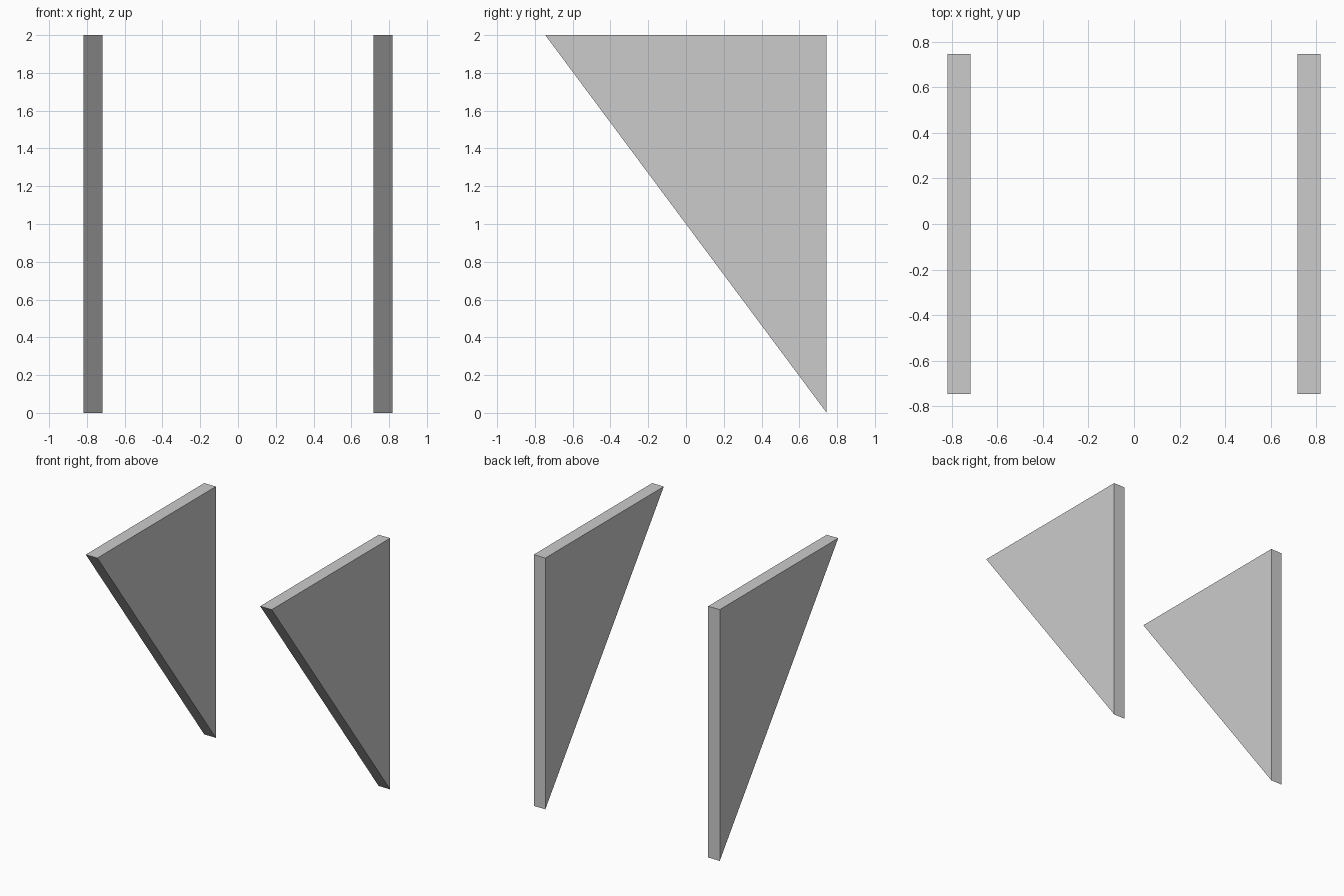
import bpy, bmesh

if "Cube" in bpy.data.objects:
    bpy.data.objects.remove(bpy.data.objects["Cube"])

INNER, OUTER = 0.717, 0.819
# Side profile (y, z): right triangle with flat top and upright back
PROFILE = [(-0.745, 2.0), (0.745, 0.0), (0.745, 2.0)]


def bracket(name, x0, x1):
    bm = bmesh.new()
    face = bm.faces.new([bm.verts.new((x0, y, z)) for y, z in PROFILE])
    ext = bmesh.ops.extrude_face_region(bm, geom=[face], use_keep_orig=True)
    verts = [g for g in ext["geom"] if isinstance(g, bmesh.types.BMVert)]
    bmesh.ops.translate(bm, verts=verts, vec=(x1 - x0, 0, 0))
    bmesh.ops.recalc_face_normals(bm, faces=bm.faces)
    mesh = bpy.data.meshes.new(name)
    bm.to_mesh(mesh)
    bm.free()
    obj = bpy.data.objects.new(name, mesh)
    bpy.context.collection.objects.link(obj)


# Pair of triangular brackets, one per side
bracket("left_bracket", -OUTER, -INNER)
bracket("right_bracket", INNER, OUTER)
